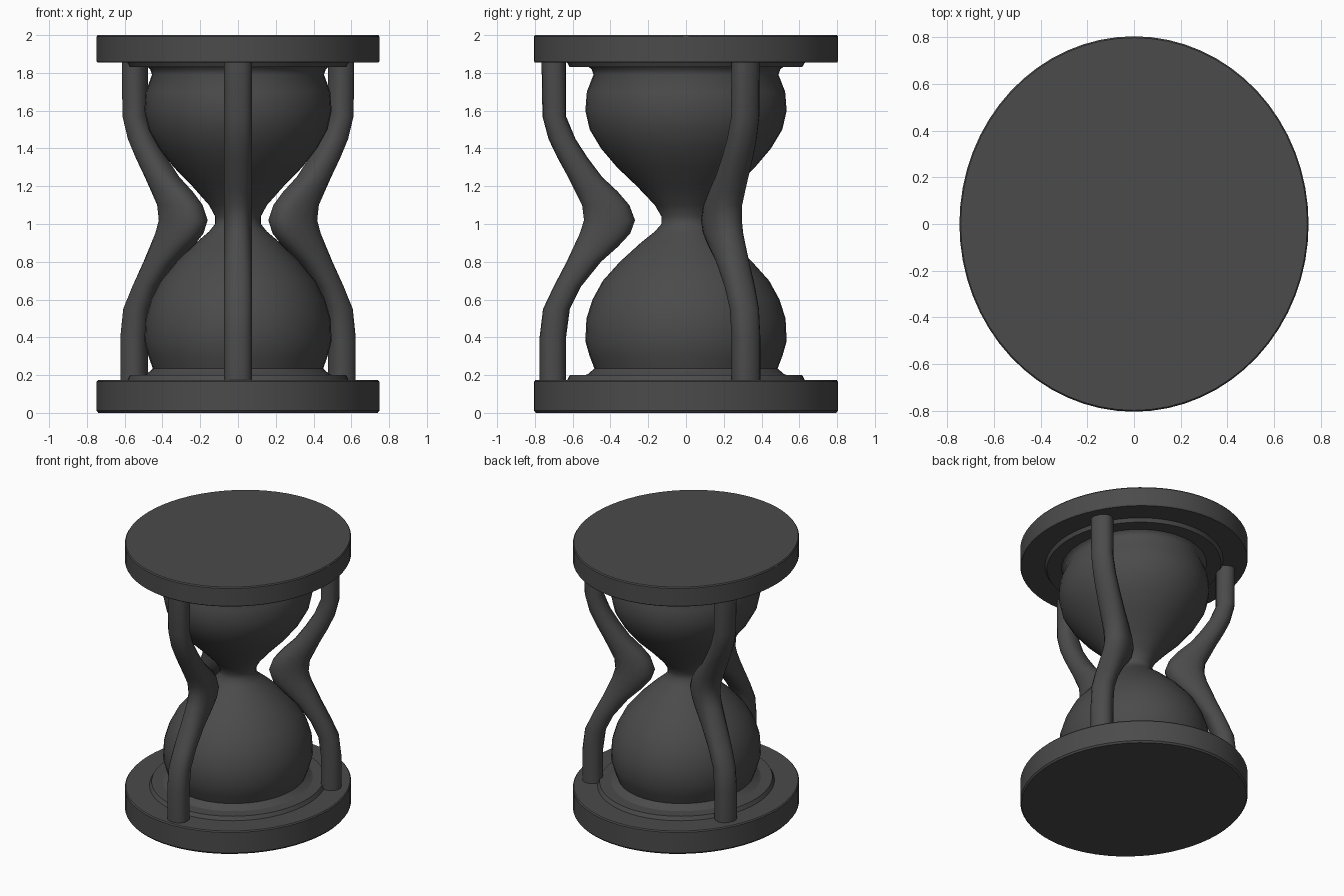
import bpy, bmesh, math

if "Cube" in bpy.data.objects:
    bpy.data.objects.remove(bpy.data.objects["Cube"])

mat = bpy.data.materials.new("charcoal grey")
mat.diffuse_color = (0.07, 0.07, 0.07, 1)
mat.use_nodes = True
mat.node_tree.nodes["Principled BSDF"].inputs["Base Color"].default_value = mat.diffuse_color


def loft(name, rings, angle):
    """Skin a stack of closed rings and cap both ends."""
    bm = bmesh.new()
    loops = [[bm.verts.new(p) for p in ring] for ring in rings]
    n = len(loops[0])
    for a, b in zip(loops, loops[1:]):
        for i in range(n):
            j = (i + 1) % n
            bm.faces.new((a[i], a[j], b[j], b[i]))
    bm.faces.new(loops[0][::-1])
    bm.faces.new(loops[-1])
    bmesh.ops.recalc_face_normals(bm, faces=bm.faces)
    me = bpy.data.meshes.new(name)
    bm.to_mesh(me)
    bm.free()
    ob = bpy.data.objects.new(name, me)
    bpy.context.collection.objects.link(ob)
    me.materials.append(mat)
    bpy.ops.object.select_all(action='DESELECT')
    bpy.context.view_layer.objects.active = ob
    ob.select_set(True)
    bpy.ops.object.shade_smooth_by_angle(angle=math.radians(angle))
    return ob


def lathe(name, profile, n, angle=30):
    """Turned part, slightly narrower across x than along y."""
    turn = [2 * math.pi * i / n for i in range(n)]
    return loft(name, [[(0.93 * r * math.cos(t), r * math.sin(t), z) for t in turn]
                       for r, z in profile], angle)


# end plates, each with a thin raised seat around the glass
lathe("base_plate", [(0.795, 0), (0.805, 0.012), (0.805, 0.165), (0.798, 0.173),
                     (0.63, 0.173), (0.615, 0.2), (0.5, 0.2)], 64)
lathe("top_plate", [(0.5, 1.83), (0.615, 1.83), (0.63, 1.855), (0.8, 1.855),
                    (0.805, 1.863), (0.805, 1.992), (0.799, 2.0)], 64)

# glass: two bulbs joined by a narrow neck
lathe("glass_bulbs", [(0.56, 0.19), (0.52, 0.205), (0.485, 0.235), (0.51, 0.3), (0.533, 0.38),
                      (0.527, 0.5), (0.495, 0.6), (0.44, 0.7), (0.35, 0.8), (0.24, 0.9),
                      (0.165, 0.96), (0.13, 1.0), (0.13, 1.04), (0.165, 1.1), (0.26, 1.2),
                      (0.365, 1.3), (0.45, 1.4), (0.51, 1.5), (0.533, 1.6), (0.525, 1.7),
                      (0.49, 1.79), (0.5, 1.82), (0.52, 1.835)], 40, 60)

# posts: height, outer radius, inner radius; the inner side swells to a fin at the neck
POST = [(0.16, 0.775, 0.635), (0.4, 0.775, 0.635), (0.55, 0.757, 0.615), (0.67, 0.7, 0.555),
        (0.8, 0.632, 0.45), (0.88, 0.595, 0.36), (0.95, 0.562, 0.295), (1.02, 0.54, 0.27),
        (1.1, 0.55, 0.3), (1.17, 0.585, 0.36), (1.25, 0.625, 0.445), (1.35, 0.68, 0.52),
        (1.45, 0.728, 0.585), (1.57, 0.76, 0.635), (1.87, 0.765, 0.635)]


def post(name, degrees, inset, spread):
    d = math.radians(degrees)
    c, s = math.cos(d), math.sin(d)
    rings = []
    for z, outer, inner in POST:
        mid, half = (outer + inner) / 2 - inset, (outer - inner) / 2
        waist = max(0, 1 - abs(z - 1.02) / 0.5)
        width = 0.075 + spread * waist
        ring = []
        for i in range(16):
            t = 2 * math.pi * i / 16
            # slightly squared oval section
            u = mid + half * math.copysign(abs(math.cos(t)) ** 0.85, math.cos(t))
            v = width * math.copysign(abs(math.sin(t)) ** 0.85, math.sin(t))
            y_shift = 0.02 * waist if inset else 0
            ring.append((u * c - v * s, u * s + v * c + y_shift, z))
        rings.append(ring)
    loft(name, rings, 45)


post("front_post", -90, 0, 0)
post("back_right_post", 30, 0.07, 0.015)
post("back_left_post", 150, 0.07, 0.015)
